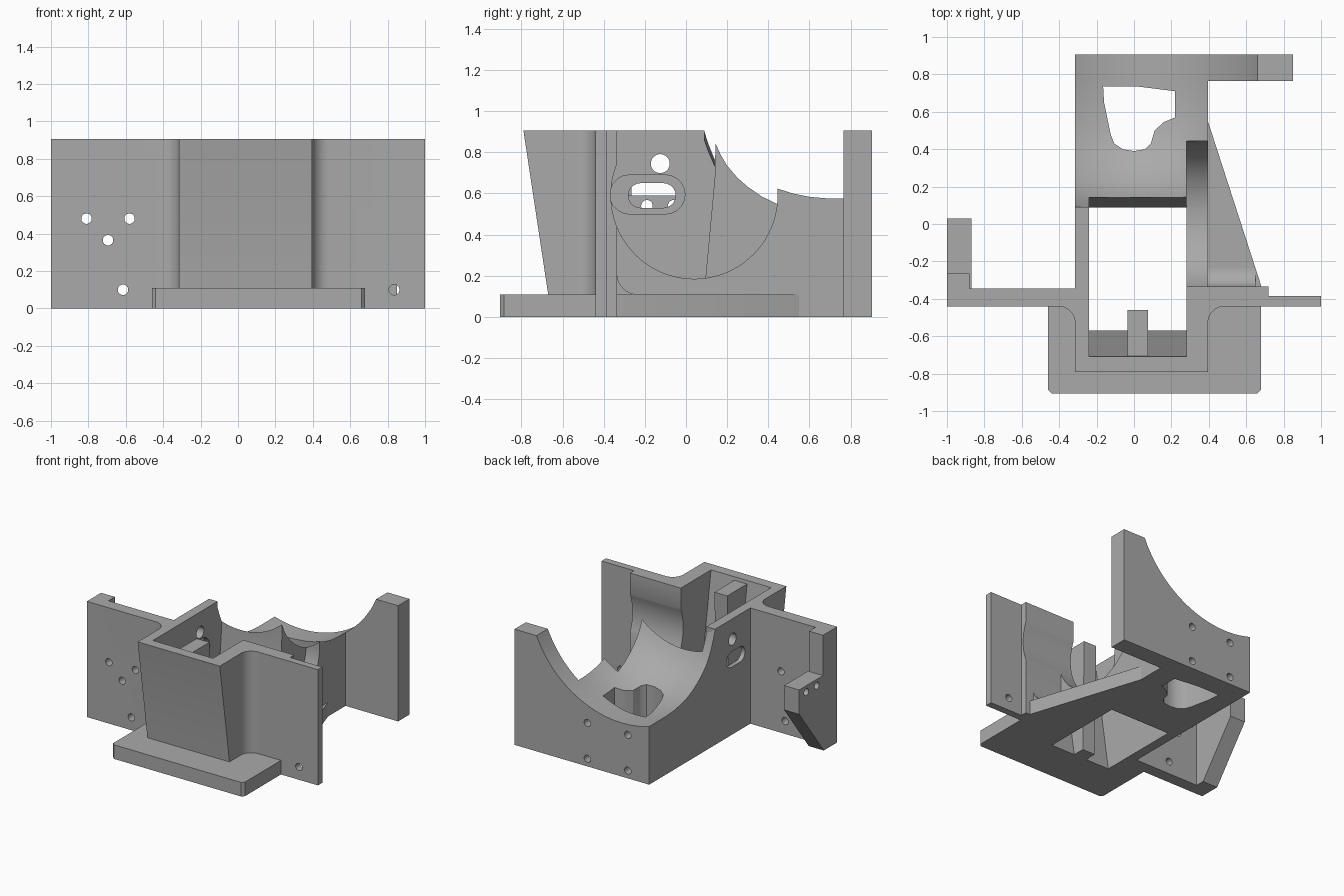
import bpy, bmesh
from math import sin, cos, pi, radians

old = bpy.data.objects.get("Cube")
if old:
    bpy.data.objects.remove(old)

grey = bpy.data.materials.new("plain grey")
grey.use_nodes = True
grey.diffuse_color = (0.4, 0.4, 0.4, 1)
grey.node_tree.nodes["Principled BSDF"].inputs["Base Color"].default_value = (0.4, 0.4, 0.4, 1)


def finish(name, bm):
    bmesh.ops.recalc_face_normals(bm, faces=bm.faces)
    mesh = bpy.data.meshes.new(name)
    bm.to_mesh(mesh)
    bm.free()
    mesh.materials.append(grey)
    obj = bpy.data.objects.new(name, mesh)
    bpy.context.collection.objects.link(obj)
    return obj


def prism(name, axis, points, lo, hi):
    """Extrude a 2D outline along an axis."""
    place = {"x": lambda a, b, t: (t, a, b),
             "y": lambda a, b, t: (a, t, b),
             "z": lambda a, b, t: (a, b, t)}[axis]
    bm = bmesh.new()
    ends = [[bm.verts.new(place(a, b, t)) for a, b in points] for t in (lo, hi)]
    for ring in ends:
        bm.faces.new(ring)
    n = len(points)
    for i in range(n):
        j = (i + 1) % n
        bm.faces.new((ends[0][i], ends[0][j], ends[1][j], ends[1][i]))
    return finish(name, bm)


def rect(a0, a1, b0, b1):
    return [(a0, b0), (a1, b0), (a1, b1), (a0, b1)]


def arc(a, b, r, start, end, n=10):
    angles = [radians(start + (end - start) * i / n) for i in range(n + 1)]
    return [(a + r * cos(t), b + r * sin(t)) for t in angles]


def circle(a, b, r, n=32):
    return arc(a, b, r, 0, 360, n)[:-1]


def stadium(a0, a1, b0, b1):
    r, mid = (b1 - b0) / 2, (b0 + b1) / 2
    return arc(a1 - r, mid, r, -90, 90) + arc(a0 + r, mid, r, 90, 270)


def lathe_y(name, profile, x, z, n=128):
    """Closed solid of revolution about a line parallel to y."""
    bm = bmesh.new()
    rings = [[bm.verts.new((x + r * cos(2 * pi * i / n), y, z + r * sin(2 * pi * i / n)))
              for i in range(n)] for y, r in profile]
    for a, b in zip(rings, rings[1:]):
        for i in range(n):
            j = (i + 1) % n
            bm.faces.new((a[i], a[j], b[j], b[i]))
    bm.faces.new(rings[0])
    bm.faces.new(rings[-1])
    return finish(name, bm)


def cut(obj, *cutters):
    bpy.context.view_layer.objects.active = obj
    for cutter in cutters:
        mod = obj.modifiers.new("cut", "BOOLEAN")
        mod.operation, mod.solver, mod.object = "DIFFERENCE", "EXACT", cutter
        bpy.ops.object.modifier_apply(modifier=mod.name)


TOP = 0.905
RIGHT, LEFT = -0.315, 0.395
IN_R, IN_L = -0.24, 0.28

# Solid parts
foot = prism("foot_plate", "z",
             [(-0.46, -0.44), (-0.46, -0.885), (-0.44, TOP * -1), (0.66, -TOP),
              (0.68, -0.885), (0.68, -0.44)], 0, 0.11)
housing = prism("housing", "x",
                [(-0.67, 0), (-0.67, 0.11), (-0.79, TOP), (0.09, TOP), (0.09, 0)], RIGHT, LEFT)
right_plate = prism("right_plate", "z",
                    [(-1, -0.345), (-1, -0.44)] + arc(-0.405, -0.53, 0.09, 90, 0)
                    + [(-0.28, -0.53), (-0.28, -0.345)], 0, TOP)
left_plate = prism("left_plate", "z",
                   [(1, -0.385), (1, -0.44)] + arc(0.485, -0.53, 0.09, 90, 180)
                   + [(0.34, -0.53), (0.34, -0.335), (0.72, -0.335), (0.72, -0.385)], 0, TOP)
cradle = prism("cradle", "x", rect(0.09, 0.77, 0, TOP), RIGHT, LEFT)
back_wall = prism("back_wall", "y", rect(RIGHT, 0.85, 0, TOP), 0.765, TOP)
wing = prism("wing", "z", [(0.38, -0.36), (0.68, -0.36), (0.68, -0.33),
                           (LEFT, 0.55), (0.38, 0.55)], 0, 0.11)
wing_fillet = prism("wing_fillet", "x", [(-0.34, 0.1), (-0.235, 0.1)]
                    + arc(-0.235, 0.21, 0.1, 270, 180) + [(-0.34, 0.21)], 0.39, 0.65)
rib = prism("inner_rib", "x", [(-0.6, 0), (-0.475, 0), (-0.46, 0.88), (-0.74, 0.88)],
            -0.035, 0.075)
edge_strip = prism("edge_strip", "z", rect(-1, -0.88, -0.36, -0.265), 0.5, TOP)
bracket = prism("wedge_bracket", "x", [(-0.36, 0), (-0.275, 0), (0.03, 0.4),
                                       (0.03, 0.59), (-0.36, 0.59)], -1, -0.87)

# Cutters
shaft = prism("shaft_cutter", "x",
              [(-0.57, -0.02), (-0.57, 0), (-0.713, 0.93), (0.145, 0.93), (0.14, 0.68),
               (0.095, 0.19), (0.088, -0.02)], IN_R, IN_L)
disc = prism("disc_cutter", "x", circle(0.04, 0.59, 0.405, 96), IN_L, 1.1)
disc_top = prism("disc_top_cutter", "x", rect(-0.335, 0.4, 0.6, 1.0), IN_L, 1.1)
bowl = lathe_y("bowl_cutter",
               [(0.085, 0.39), (0.11, 0.455), (0.14, 0.52), (0.17, 0.57), (0.2, 0.61),
                (0.25, 0.658), (0.3, 0.695), (0.37, 0.737), (0.44, 0.767), (0.52, 0.787),
                (0.6, 0.8), (0.7, 0.807), (1.0, 0.807)], -0.08, 1.227)
well = prism("well_cutter", "z",
             [(-0.165, 0.735), (0.02, 0.735), (0.22, 0.71), (0.22, 0.57), (0.16, 0.545),
              (0.11, 0.5), (0.09, 0.43), (0.06, 0.4), (0, 0.39), (-0.06, 0.4),
              (-0.105, 0.43), (-0.125, 0.48), (-0.16, 0.65)], -0.1, 1)
slot = prism("slot_cutter", "x", stadium(-0.28, -0.05, 0.53, 0.65), -0.4, -0.2)
slot_recess = prism("slot_recess_cutter", "x", stadium(-0.37, -0.005, 0.5, 0.69), -0.28, -0.2)
side_hole = prism("side_hole_cutter", "x", circle(-0.125, 0.745, 0.046), -0.4, -0.2)


def holes(name, axis, centres, lo, hi):
    return [prism(name, axis, circle(a, b, 0.028, 24), lo, hi) for a, b in centres]


right_holes = holes("right_hole_cutter", "y",
                    [(-0.81, 0.48), (-0.58, 0.48), (-0.695, 0.365), (-0.615, 0.1)], -0.5, -0.3)
left_holes = holes("left_hole_cutter", "y", [(0.835, 0.1)], -0.5, -0.3)
back_holes = holes("back_hole_cutter", "y",
                   [(x, z) for x in (-0.13, 0.22) for z in (0.06, 0.34)], 0.8, 1)
bracket_holes = holes("bracket_hole_cutter", "x", [(-0.19, 0.54), (-0.06, 0.54)], -1.1, -0.8)

# Cuts
cut(foot, shaft)
cut(housing, shaft, disc, disc_top, slot_recess, slot, side_hole)
cut(cradle, shaft, disc, disc_top, bowl, well)
cut(back_wall, bowl, *back_holes)
cut(left_plate, disc, *left_holes)
cut(right_plate, *right_holes)
cut(bracket, *bracket_holes)

for obj in list(bpy.data.objects):
    if "_cutter" in obj.name:
        bpy.data.objects.remove(obj)

# Smooth curved faces, keep edges sharp
parts = [foot, housing, right_plate, left_plate, cradle, back_wall, wing,
         wing_fillet, rib, edge_strip, bracket]
bpy.ops.object.select_all(action="DESELECT")
for obj in parts:
    obj.select_set(True)
bpy.context.view_layer.objects.active = housing
bpy.ops.object.shade_smooth_by_angle(angle=radians(30))
